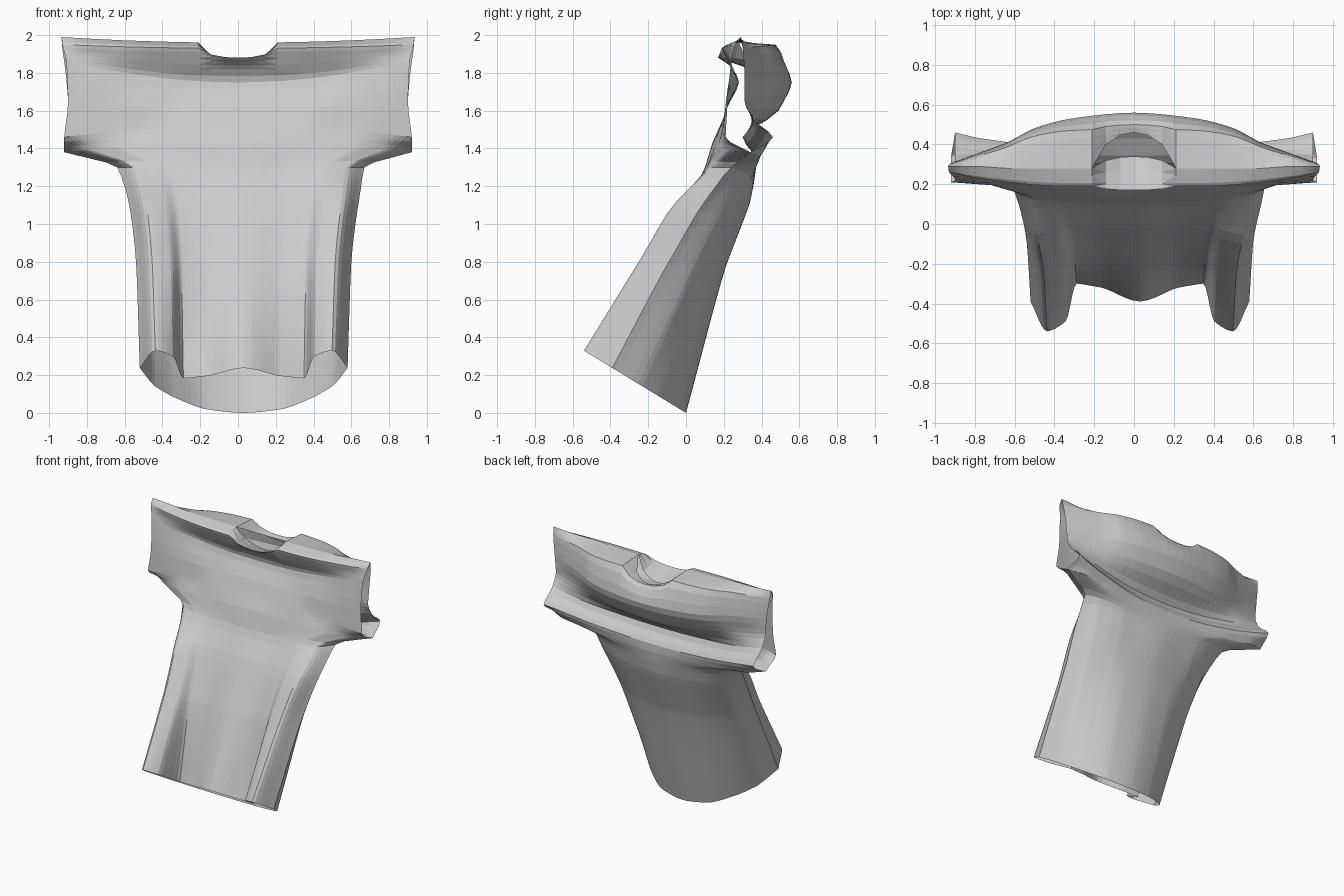
import bpy, bmesh, math

cube = bpy.data.objects.get("Cube")
if cube:
    bpy.data.objects.remove(cube, do_unlink=True)

# One cloth colour
cloth = bpy.data.materials.new("light_grey_cloth")
cloth.use_nodes = True
grey = (0.6, 0.6, 0.6, 1)
cloth.diffuse_color = grey
bsdf = next(n for n in cloth.node_tree.nodes if n.type == 'BSDF_PRINCIPLED')
bsdf.inputs["Base Color"].default_value = grey
bsdf.inputs["Roughness"].default_value = 0.9

# Spread of the control columns from the middle to the side seam
COLUMNS = (0, .35, .58, .68, .85, 1)
SEAM = 4      # row where the side seam ends and the open sleeve begins
FINE = 5      # mesh columns between two control columns

# Each row: half width, height at middle, height at side, depth per column
FRONT = [
    (.55, 0, 0, -.39, -.32, -.3, -.49, -.54, -.39),           # hem
    (.57, .8, .8, -.15, -.13, -.15, -.22, -.25, -.09),        # waist
    (.61, 1.12, 1.12, 0, .01, 0, -.03, -.05, .1),             # ribs
    (.655, 1.3, 1.3, .1, .11, .11, .11, .13, .24),            # armpit
    (.92, 1.43, 1.38, .14, .15, .16, .17, .22, .34),          # sleeve underside
    (.92, 1.52, 1.46, .18, .18, .19, .19, .2, .21),           # sleeve front
    (.9, 1.62, 1.64, .22, .22, .21, .21, .21, .22),           # chest
    (.91, 1.75, 1.87, .28, .27, .26, .25, .24, .24),          # neck crease
    (.92, 1.84, 1.91, .23, .23, .23, .23, .24, .25),          # under the lip
    (.93, 1.93, 1.95, .19, .19, .2, .21, .23, .26),           # collar lip
    (.935, 1.96, 1.99, .28, .28, .28, .28, .29, .29),         # shoulder
]
BACK = [
    (.55, 0, 0, 0, -.03, -.1, -.14, -.23, -.39),              # hem
    (.57, .8, .8, .22, .2, .16, .13, .07, -.09),              # waist
    (.61, 1.12, 1.12, .34, .32, .3, .28, .23, .1),            # ribs
    (.655, 1.22, 1.3, .36, .35, .34, .33, .3, .24),           # armpit
    (.92, 1.29, 1.38, .37, .37, .38, .38, .39, .34),          # sleeve underside
    (.9, 1.35, 1.46, .37, .38, .4, .41, .43, .46),            # sagging roll
    (.9, 1.46, 1.56, .3, .31, .33, .34, .35, .35),            # fold valley
    (.9, 1.6, 1.65, .49, .46, .41, .38, .34, .31),            # overhang
    (.91, 1.75, 1.78, .56, .53, .47, .42, .36, .31),          # upper back
    (.93, 1.95, 1.93, .48, .47, .43, .39, .34, .3),           # back of shoulder
    (.935, 1.96, 1.99, .28, .28, .28, .28, .29, .29),         # shoulder
]


def ease(values, s):
    """Smooth curve through the values, without overshoot."""
    i = min(int(s), len(values) - 2)
    t = s - i

    def slope(j):
        if j == 0 or j == len(values) - 1:
            k = min(j, len(values) - 2)
            return values[k + 1] - values[k]
        a, b = values[j] - values[j - 1], values[j + 1] - values[j]
        return 0 if a * b <= 0 else math.copysign(min(abs(a), abs(b)), a)

    a, b = values[i], values[i + 1]
    t2, t3 = t * t, t * t * t
    return (a * (1 - 3 * t2 + 2 * t3) + b * (3 * t2 - 2 * t3)
            + slope(i) * (t3 - 2 * t2 + t) + slope(i + 1) * (t3 - t2))


def key_row(index, row, last, front):
    """Points across one control row, with the neck opening dropped in."""
    width, z_mid, z_side, *depth = row
    mirrored = depth[:0:-1] + depth          # right half, then left half
    spread = [-c for c in COLUMNS[:0:-1]] + list(COLUMNS)
    points = []
    for k in range(FINE * (len(spread) - 1) + 1):
        u, y = ease(spread, k / FINE), ease(mirrored, k / FINE)
        x = u * width
        z = z_mid + (z_side - z_mid) * u * u
        if index == 0:                       # hem lies in a tilted plane
            z = -.61 * y
        neck = math.sqrt(max(0, 1 - (x / .19) ** 2))
        if index == last:
            y += neck * (.06 if front else .18)
            z -= neck * (.14 if front else .1)
        elif index == last - 1:
            y -= neck * (.02 if front else -.02)
            z -= neck * (.05 if front else .08)
        if index < SEAM:                     # body hangs a little to one side
            x += .03 if index < 3 else .015
        points.append((x, y, z))
    return points


def along(axis, s):
    """Follow one coordinate up the body, then up the yoke."""
    return ease(axis[:SEAM + 1], s) if s <= SEAM else ease(axis[SEAM:], s - SEAM)


def add_panel(bm, rows, front):
    last = len(rows) - 1
    keys = [key_row(i, r, last, front) for i, r in enumerate(rows)]
    params = []
    for i in range(last):
        steps = 9 if i == 0 else 4 if i == 1 else 3
        params += [i + j / steps for j in range(steps)]
    params.append(last)
    grid = []
    for s in params:
        grid.append([bm.verts.new([along(axis, s) for axis in zip(*column)])
                     for column in zip(*keys)])
    for low, high in zip(grid, grid[1:]):
        for k in range(len(low) - 1):
            quad = [low[k], low[k + 1], high[k + 1], high[k]]
            bm.faces.new(quad if front else quad[::-1])


# Shirt: two panels sewn together at the side seams and shoulders
bm = bmesh.new()
add_panel(bm, FRONT, True)
add_panel(bm, BACK, False)
bmesh.ops.remove_doubles(bm, verts=bm.verts, dist=.0005)
bmesh.ops.triangulate(bm, faces=bm.faces)
mesh = bpy.data.meshes.new("shirt")
bm.to_mesh(mesh)
bm.free()
mesh.materials.append(cloth)
shirt = bpy.data.objects.new("shirt", mesh)
bpy.context.collection.objects.link(shirt)
